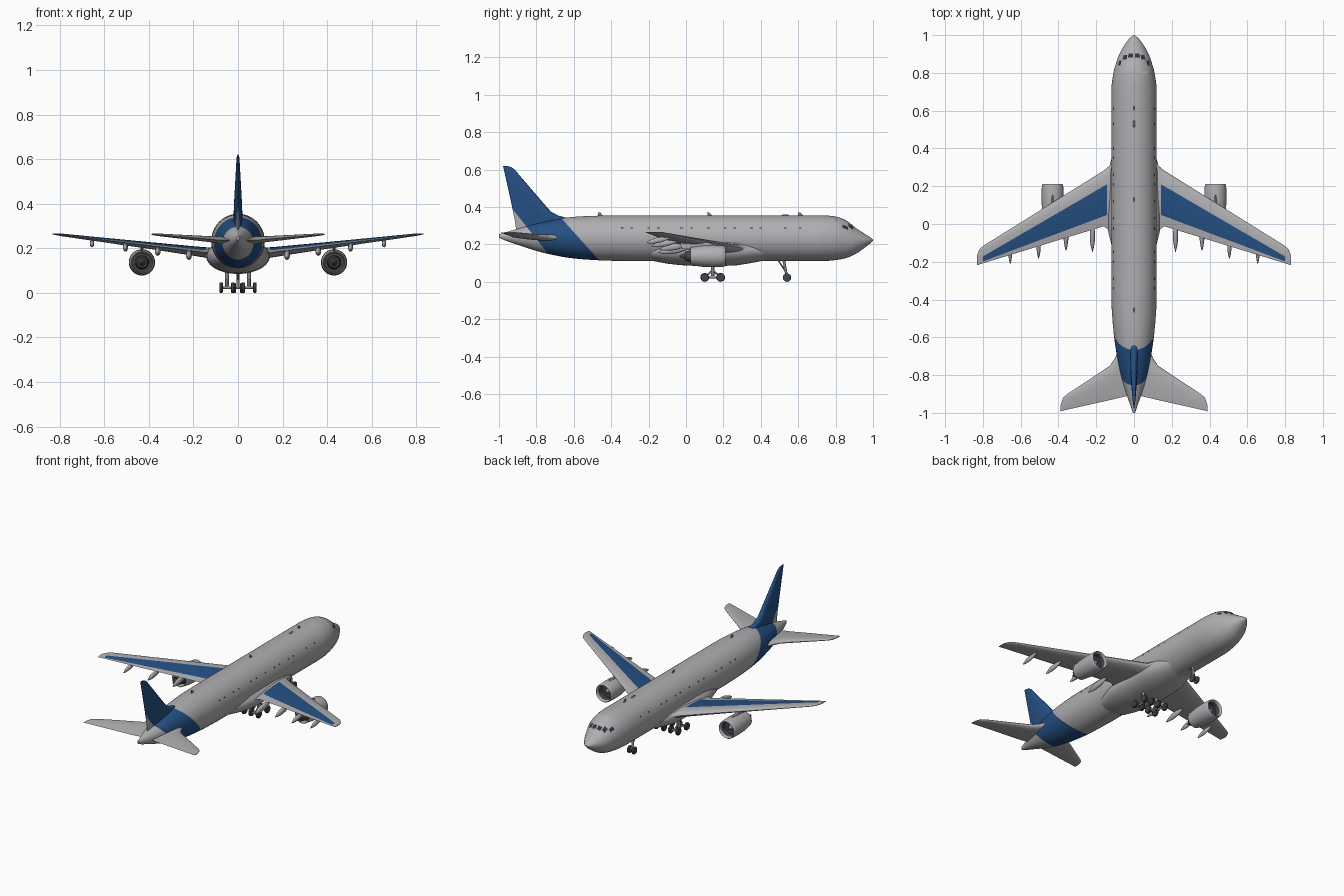
import bpy, bmesh, math
from mathutils import Vector

if "Cube" in bpy.data.objects:
    bpy.data.objects.remove(bpy.data.objects["Cube"])

def mat(name, c):
    m = bpy.data.materials.new(name)
    m.diffuse_color = (*c, 1)
    m.use_nodes = True
    m.node_tree.nodes["Principled BSDF"].inputs["Base Color"].default_value = m.diffuse_color
    return m

GREY = mat("light grey paint", (0.43, 0.43, 0.45))
BLUE = mat("blue paint", (0.018, 0.08, 0.23))
DARK = mat("dark grey", (0.06, 0.06, 0.07))
METAL = mat("strut metal", (0.25, 0.25, 0.27))
GLASS = mat("window glass", (0.03, 0.035, 0.045))

def finish(name, bm, mats, rule=None, mirror=False, angle=40):
    """Turn a bmesh into a smooth object; rule picks the material per face."""
    bmesh.ops.recalc_face_normals(bm, faces=bm.faces)
    bm.normal_update()
    for f in bm.faces:
        f.smooth = True
        if rule:
            f.material_index = rule(f)
    me = bpy.data.meshes.new(name)
    bm.to_mesh(me)
    bm.free()
    for m in mats:
        me.materials.append(m)
    me.set_sharp_from_angle(angle=math.radians(angle))
    ob = bpy.data.objects.new(name, me)
    bpy.context.collection.objects.link(ob)
    if mirror:
        ob.modifiers.new("mirror", 'MIRROR').use_mirror_merge = False
    return ob

def loft(rings, bm=None):
    """Skin closed rings of points and cap both ends."""
    bm = bm or bmesh.new()
    vs = [[bm.verts.new(p) for p in r] for r in rings]
    n = len(vs[0])
    for a, b in zip(vs, vs[1:]):
        for i in range(n):
            j = (i + 1) % n
            bm.faces.new((a[i], a[j], b[j], b[i]))
    bm.faces.new(vs[0])
    bm.faces.new(vs[-1])
    return bm

def oval(y, hw, zt, zb, n=48, x=0):
    m, h = (zt + zb) / 2, (zt - zb) / 2
    return [(x + hw * math.sin(2 * math.pi * i / n), y, m + h * math.cos(2 * math.pi * i / n)) for i in range(n)]

def lathe_y(profile, x, z, bm=None, n=32):
    return loft([oval(y, r, z + r, z - r, n, x) for y, r in profile], bm)

def rod(bm, a, b, r, n=12):
    a, b = Vector(a), Vector(b)
    q = (b - a).to_track_quat('Z', 'Y')
    ring = [q @ Vector((r * math.cos(2 * math.pi * i / n), r * math.sin(2 * math.pi * i / n), 0)) for i in range(n)]
    return loft([[a + p for p in ring], [b + p for p in ring]], bm)

def foil(n=12):
    """Closed symmetric aerofoil: (chord fraction, half thickness)."""
    def t(c):
        return 5 * (.2969 * c**.5 - .126 * c - .3516 * c**2 + .2843 * c**3 - .1036 * c**4)
    cs = [(1 - math.cos(math.pi * i / n)) / 2 for i in range(n + 1)]
    return [(c, t(c)) for c in reversed(cs)] + [(c, -t(c)) for c in cs[1:-1]]

def cut(bm, co, no):
    bmesh.ops.bisect_plane(bm, geom=bm.verts[:] + bm.edges[:] + bm.faces[:], plane_co=co, plane_no=no)

def side(p, a, b):
    return (b[0] - a[0]) * (p[1] - a[1]) - (b[1] - a[1]) * (p[0] - a[0])

# Fuselage stations: y, half width, top, bottom
ST = [(-1, .006, .255, .236), (-.97, .016, .263, .222), (-.9, .04, .283, .198), (-.8, .07, .312, .165),
      (-.7, .09, .334, .141), (-.6, .105, .347, .125), (-.45, .118, .354, .114), (-.3, .12, .355, .11),
      (.7, .12, .355, .11), (.8, .109, .349, .116), (.86, .092, .326, .128), (.9, .077, .293, .145),
      (.95, .049, .26, .178), (.985, .022, .238, .205), (1, .003, .226, .22)]

def station(y):
    i = max(0, min(len(ST) - 2, sum(s[0] <= y for s in ST) - 1))
    a, b = ST[i], ST[i + 1]
    p, q = ST[max(i - 1, 0)], ST[min(i + 2, len(ST) - 1)]
    h = b[0] - a[0]
    t = (y - a[0]) / h
    out = []
    for k in (1, 2, 3):
        if a[k] == b[k]:
            out.append(a[k])
            continue
        ma = 0 if a[0] == .7 else (b[k] - p[k]) / (b[0] - p[0])
        mb = 0 if b[0] == -.3 else (q[k] - a[k]) / (q[0] - a[0])
        out.append((2*t**3 - 3*t*t + 1) * a[k] + (t**3 - 2*t*t + t) * h * ma
                   + (3*t*t - 2*t**3) * b[k] + (t**3 - t*t) * h * mb)
    return out

# Diagonal blue band shared by fuselage and fin, as lines in (y, z)
F0, F1, R0, R1 = (-.46, .11), (-.664, .337), (-.733, .144), (-.936, .40)

def band_cuts(bm):
    for a, b in ((F0, F1), (R0, R1)):
        cut(bm, (0, *a), (0, b[1] - a[1], a[0] - b[0]))

def in_band(f):
    p = f.calc_center_median()[1:]
    return int(side(p, F0, F1) > 0 > side(p, R0, R1))

def fin_rule(f):
    return int(side(f.calc_center_median()[1:], R0, R1) < 0)

ys = sorted({s[0] for s in ST} | {-1 + i * .025 for i in range(20)} | {.7 + i * .0125 for i in range(24)})
bm = loft([oval(y, *station(y)) for y in ys])
band_cuts(bm)
finish("fuselage", bm, [GREY, BLUE], in_band)

# Belly fairing
finish("belly_fairing", loft([oval(y, w, .165 + h, .165 - h) for y, w, h in (
    (-.24, .07, .03), (-.17, .1, .055), (-.1, .122, .068), (-.03, .139, .076), (.05, .143, .08), (.2, .143, .08),
    (.27, .14, .077), (.33, .124, .068), (.4, .1, .055), (.47, .07, .03))]), [GREY])

# Wings: x, leading edge, trailing edge, z, thickness
def surface(stations):
    return loft([[(x, le + (te - le) * c, z + th * t) for c, t in foil()] for x, le, te, z, th in stations])

bm = surface([(.03, .34, -.08, .178, .05), (.115, .335, -.065, .178, .05), (.13, .308, -.035, .179, .05),
              (.16, .283, -.012, .183, .046), (.376, .148, -.078, .21, .032), (.6, .008, -.147, .237, .021),
              (.79, -.11, -.205, .26, .012), (.815, -.13, -.213, .263, .009), (.832, -.165, -.218, .265, .004)])
A, B, C, D = (.143, .21), (.805, -.175), (.143, .048), (.805, -.2)
for a, b in ((A, B), (C, D)):
    cut(bm, (*a, 0), (b[1] - a[1], a[0] - b[0], 0))
for x in (.143, .8):
    cut(bm, (x, 0, 0), (1, 0, 0))

def wing_rule(f):
    p = f.calc_center_median()
    return int(f.normal.z > 0 and .143 < p.x < .8 and side(p, A, B) < 0 < side(p, C, D))
finish("wing", bm, [GREY, BLUE], wing_rule, True)

# Tailplanes
finish("tailplane", surface([(.01, -.66, -.905, .235, .032), (.085, -.672, -.922, .237, .032), (.1, -.708, -.926, .238, .03),
    (.127, -.75, -.932, .241, .027), (.35, -.898, -.982, .26, .012), (.376, -.92, -.988, .262, .009),
    (.388, -.955, -.992, .263, .004)]), [GREY], None, True)

# Fin
bm = loft([[(th * t, le + (te - le) * c, z) for c, t in foil()] for z, le, te, th in (
    (.25, -.6, -.904, .04), (.34, -.63, -.917, .04), (.355, -.685, -.921, .04), (.375, -.722, -.925, .038),
    (.42, -.762, -.934, .034), (.6, -.916, -.974, .014), (.613, -.934, -.977, .01), (.62, -.96, -.979, .004))])
band_cuts(bm)
finish("fin", bm, [GREY, BLUE], fin_rule)

# Engines: open nacelle, core, spinner and pylon
EX, EZ = .431, .137
def duct_rule(f):
    p = f.calc_center_median()
    r = math.hypot(p.x - EX, p.z - EZ)
    return int(r < .0425 or (p.y > .155 and r < .0475 and p.y < .2))
finish("nacelle", lathe_y([(.165, .002), (.165, .044), (.195, .046), (.207, .049), (.212, .052), (.208, .055),
    (.19, .0575), (.14, .059), (.09, .057), (.025, .048), (.025, .045), (.06, .042), (.06, .002)], EX, EZ),
    [GREY, DARK], duct_rule, True)
finish("engine_core", lathe_y([(.07, .032), (.02, .03), (-.005, .024), (-.005, .016), (-.035, .003)], EX, EZ),
       [DARK], None, True)
finish("spinner", lathe_y([(.164, .014), (.178, .009), (.188, .002)], EX, EZ), [METAL], None, True)
finish("pylon", loft([[(EX + .008 * t * 1.6, le + (te - le) * c, z) for c, t in foil(8)]
    for z, le, te in ((.175, .17, -.02), (.197, .155, -.03), (.215, .1, -.03))]), [GREY], None, True)

# Flap track fairings
bm = bmesh.new()
for x, tip in ((.22, -.147), (.36, -.142), (.505, -.185), (.655, -.212)):
    z = .168 + (x - .13) * .119
    s = 1.15 - x * .6
    loft([oval(tip + d * s, r * s, z + dz + 1.5 * r * s, z + dz - 1.5 * r * s, 16, x) for d, r, dz in (
        (0, .001, -.022), (.025, .008, -.017), (.06, .013, -.011), (.1, .013, -.006), (.14, .008, 0), (.17, .001, .004))], bm)
finish("flap_fairing", bm, [GREY], None, True)

# Landing gear
def wheel(bm, x, y, r, w):
    rings = []
    for dx, k in ((-.5, .45), (-.5, .85), (-.3, 1), (.3, 1), (.5, .85), (.5, .45)):
        rings.append([(x + dx * w, y + r * k * math.cos(a * math.pi / 12), r + r * k * math.sin(a * math.pi / 12))
                      for a in range(24)])
    loft(rings, bm)

bm, st = bmesh.new(), bmesh.new()
for y in (.1, .185):
    for x in (.024, .076):
        wheel(bm, x, y, .0235, .016)
    rod(st, (.02, y, .0235), (.08, y, .0235), .006)
    rod(st, (.05, y, .0235), (.05, .1425, .062), .005)
rod(st, (.05, .1, .0235), (.05, .185, .0235), .006)
rod(st, (.05, .1425, .03), (.05, .1425, .13), .009)
finish("main_wheels", bm, [DARK], None, True)
finish("main_gear_strut", st, [METAL], None, True)
bm, st = bmesh.new(), bmesh.new()
wheel(bm, .016, .54, .0225, .014)
finish("nose_wheel", bm, [DARK], None, True)
rod(st, (-.018, .54, .0225), (.018, .54, .0225), .005)
rod(st, (0, .54, .0225), (0, .52, .13), .007)
rod(st, (0, .535, .05), (0, .49, .12), .004)
finish("nose_gear_strut", st, [METAL])

# Windows: thin patches following the fuselage skin (y range, angle from top)
def patch(bm, y0, y1, t0, t1, n=4):
    g = []
    for i in range(n + 1):
        hw, zt, zb = station(y0 + (y1 - y0) * i / n)
        m, h = (zt + zb) / 2, (zt - zb) / 2 + .0012
        ts = [math.radians(t0 + (t1 - t0) * j / n) for j in range(n + 1)]
        g.append([bm.verts.new(((hw + .0012) * math.sin(t), y0 + (y1 - y0) * i / n, m + h * math.cos(t))) for t in ts])
    for i in range(n):
        for j in range(n):
            bm.faces.new((g[i][j], g[i + 1][j], g[i + 1][j + 1], g[i][j + 1]))

bm = bmesh.new()
for w in ((.882, .902, 3, 22), (.87, .894, 26, 43), (.838, .866, 46, 58)):
    patch(bm, *w)
finish("cockpit_window", bm, [GLASS], None, True)
bm = bmesh.new()
for y in (-.34, -.29, -.2, -.147, -.024, .03, .12, .21, .26, .35, .4, .53, .61):
    patch(bm, y - .007, y + .007, 61.5, 65.5, 2)
finish("cabin_window", bm, [GLASS], None, True)

# Roof aerials
bm = bmesh.new()
for y in (-.455, .13, .615):
    loft([[(.003 * t * 2, y + o - l * c, z) for c, t in foil(6)] for z, o, l in ((.35, .015, .03), (.371, -.005, .012))], bm)
loft([oval(.53 + d, r, .354 + r, .354 - r, 12) for d, r in ((-.02, .002), (-.012, .006), (.012, .006), (.02, .002))], bm)
finish("roof_aerials", bm, [METAL])
